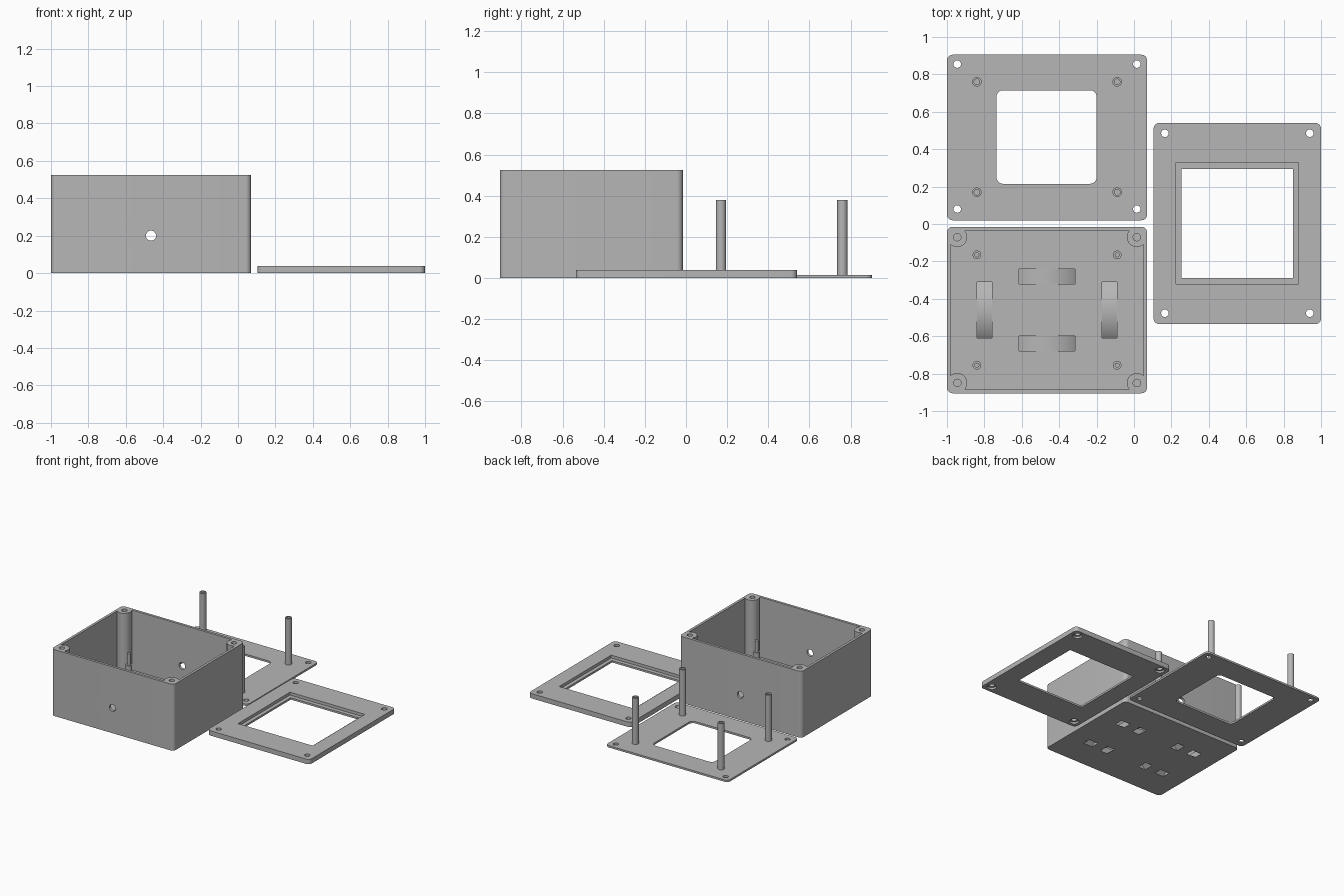
import bpy, bmesh, math
from mathutils import Matrix

if "Cube" in bpy.data.objects:
    bpy.data.objects.remove(bpy.data.objects["Cube"])

grey = bpy.data.materials.new("printed grey")
grey.use_nodes = True
grey.diffuse_color = (0.47, 0.47, 0.47, 1)
grey.node_tree.nodes["Principled BSDF"].inputs["Base Color"].default_value = grey.diffuse_color


def prism(name, outline, z0, z1):
    """Extrude a closed outline from z0 to z1."""
    bm = bmesh.new()
    face = bm.faces.new([bm.verts.new((x, y, z0)) for x, y in outline])
    top = bmesh.ops.extrude_face_region(bm, geom=[face])["geom"]
    bmesh.ops.translate(bm, vec=(0, 0, z1 - z0),
                        verts=[g for g in top if isinstance(g, bmesh.types.BMVert)])
    bmesh.ops.recalc_face_normals(bm, faces=bm.faces)
    mesh = bpy.data.meshes.new(name)
    bm.to_mesh(mesh)
    bm.free()
    mesh.materials.append(grey)
    ob = bpy.data.objects.new(name, mesh)
    bpy.context.collection.objects.link(ob)
    return ob


def arc(cx, cy, r, start, end, n):
    return [(cx + r * math.cos(start + (end - start) * i / n),
             cy + r * math.sin(start + (end - start) * i / n)) for i in range(n + 1)]


def slab(name, x0, x1, y0, y1, z0, z1, r=0.0):
    """Box with optionally rounded vertical corners."""
    if r == 0:
        return prism(name, [(x0, y0), (x1, y0), (x1, y1), (x0, y1)], z0, z1)
    pts = []
    corners = [(x1 - r, y1 - r), (x0 + r, y1 - r), (x0 + r, y0 + r), (x1 - r, y0 + r)]
    for k, (cx, cy) in enumerate(corners):
        pts += arc(cx, cy, r, k * math.pi / 2, (k + 1) * math.pi / 2, 8)
    return prism(name, pts, z0, z1)


def rod(x, y, r, z0, z1):
    return prism("rod", arc(x, y, r, 0, math.tau, 32)[:-1], z0, z1)


def combine(ob, tool, operation):
    """Apply a boolean and discard the tool object."""
    mod = ob.modifiers.new("cut", "BOOLEAN")
    mod.operation, mod.object, mod.solver = operation, tool, "EXACT"
    tool.hide_render = True
    bpy.context.view_layer.objects.active = ob
    bpy.ops.object.modifier_apply(modifier=mod.name)
    bpy.data.objects.remove(tool)


def cut(ob, tool):
    combine(ob, tool, "DIFFERENCE")


def add(ob, tool):
    combine(ob, tool, "UNION")


def grid(xs, ys):
    return [(x, y) for x in xs for y in ys]


def finish(ob):
    bpy.ops.object.select_all(action="DESELECT")
    ob.select_set(True)
    bpy.context.view_layer.objects.active = ob
    bpy.ops.object.shade_smooth_by_angle(angle=math.radians(30))


SCREW_X, PIN_X = (-0.945, 0.015), (-0.84, -0.09)
MID_X, MID_Y, FLOOR, TOP = -0.465, -0.46, 0.05, 0.525

# Open enclosure with walls and floor
box = slab("enclosure_box", -1, 0.07, -0.905, -0.015, 0, TOP, 0.03)
cut(box, slab("cavity", -0.98, 0.05, -0.885, -0.035, FLOOR, 0.6, 0.01))

# Screw posts in the corners
for x, y in grid(SCREW_X, (-0.85, -0.07)):
    add(box, rod(x, y, 0.053, 0.02, TOP))
for x, y in grid(SCREW_X, (-0.85, -0.07)):
    cut(box, rod(x, y, 0.02, 0.15, 0.6))

# Stepped locating pins on the floor
for x, y in grid(PIN_X, (-0.755, -0.165)):
    add(box, rod(x, y, 0.023, 0.02, 0.16))
    add(box, rod(x, y, 0.013, 0.1, 0.25))

# Cable hole through the front and back walls
hole = rod(0, 0, 0.027, -1, 1)
hole.data.transform(Matrix.Translation((MID_X, 0, 0.2)) @ Matrix.Rotation(math.pi / 2, 4, "X"))
cut(box, hole)

# Curved strap channels through the floor
for dx, dy, turn in ((0, 0.18, 0), (0, -0.18, 0), (0.335, 0, 1), (-0.335, 0, 1)):
    ring = arc(0, 0, 0.292, 0.5, math.pi - 0.5, 24) + arc(0, 0, 0.2495, math.pi - 0.5, 0.5, 24)
    channel = prism("channel", ring, -0.04, 0.04)
    channel.data.transform(Matrix.Translation((MID_X + dx, MID_Y + dy, -0.2))
                           @ Matrix.Rotation(turn * math.pi / 2, 4, "Z")
                           @ Matrix.Rotation(math.pi / 2, 4, "X"))
    cut(box, channel)
finish(box)

# Thin mounting plate with hollow pillars
plate = slab("mounting_plate", -1, 0.07, 0.02, 0.905, 0, 0.015, 0.03)
cut(plate, slab("window", -0.735, -0.2, 0.215, 0.715, -0.1, 0.1, 0.035))
for x, y in grid(SCREW_X, (0.08, 0.855)):
    cut(plate, rod(x, y, 0.02, -0.1, 0.1))
for x, y in grid(PIN_X, (0.17, 0.76)):
    add(plate, rod(x, y, 0.025, 0.005, 0.38))
    cut(plate, rod(x, y, 0.015, 0.27, 0.5))
finish(plate)

# Lid frame with a stepped window and recessed screw holes
lid = slab("lid_frame", 0.105, 1, -0.535, 0.54, 0, 0.038, 0.03)
cut(lid, slab("window", 0.255, 0.85, -0.29, 0.295, -0.1, 0.1))
cut(lid, slab("rebate", 0.225, 0.88, -0.322, 0.328, 0.015, 0.1))
for x, y in grid((0.165, 0.94), (-0.477, 0.485)):
    cut(lid, rod(x, y, 0.02, -0.1, 0.1))
    cut(lid, rod(x, y, 0.035, -0.1, 0.015))
finish(lid)
